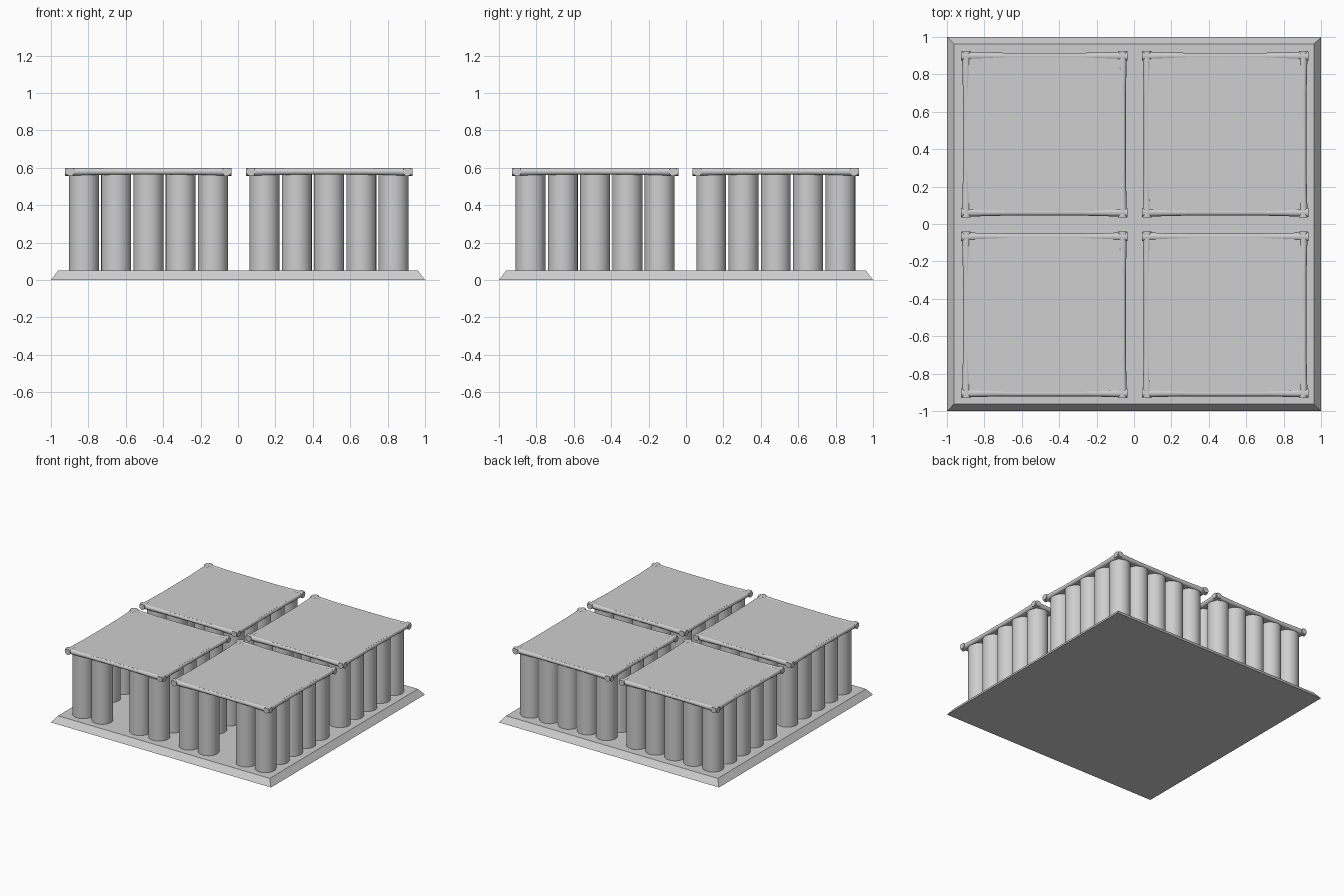
import bpy, bmesh, math
from mathutils import Matrix

if "Cube" in bpy.data.objects:
    bpy.data.objects.remove(bpy.data.objects["Cube"])

grey = bpy.data.materials.new("stone grey")
grey.diffuse_color = (0.62, 0.62, 0.62, 1)
grey.use_nodes = True
grey.node_tree.nodes["Principled BSDF"].inputs["Base Color"].default_value = grey.diffuse_color

COL_R, STEP = 0.08, 0.1725
BASE_TOP, CEILING = 0.05, 0.575
CENTRES = [(x, y) for x in (-0.479, 0.487) for y in (-0.486, 0.48)]


def finish(name, bm, smooth=False):
    bmesh.ops.recalc_face_normals(bm, faces=bm.faces)
    mesh = bpy.data.meshes.new(name)
    bm.to_mesh(mesh)
    bm.free()
    mesh.materials.append(grey)
    ob = bpy.data.objects.new(name, mesh)
    bpy.context.collection.objects.link(ob)
    if smooth:
        bpy.ops.object.select_all(action='DESELECT')
        ob.select_set(True)
        bpy.context.view_layer.objects.active = ob
        bpy.ops.object.shade_smooth_by_angle(angle=math.radians(35))
    return ob


def add_box(bm, cx, cy, half, z0, z1):
    m = Matrix.Translation((cx, cy, (z0 + z1) / 2)) @ Matrix.Diagonal((2 * half, 2 * half, z1 - z0, 1))
    return bmesh.ops.create_cube(bm, size=1, matrix=m)["verts"]


def add_flared_rail(bm, matrix, sides=16):
    # slim rod along local x that swells towards both ends
    profile = [(-0.445, 0.024), (-0.40, 0.022), (-0.20, 0.017),
               (0.20, 0.017), (0.40, 0.022), (0.445, 0.024)]
    rings = []
    for x, r in profile:
        ring = []
        for i in range(sides):
            a = 2 * math.pi * i / sides
            ring.append(bm.verts.new(matrix @ Matrix.Translation(
                (x, r * math.cos(a), min(r * math.sin(a), 0.02))).translation))
        rings.append(ring)
    for a, b in zip(rings, rings[1:]):
        for i in range(sides):
            j = (i + 1) % sides
            bm.faces.new((a[i], a[j], b[j], b[i]))
    bm.faces.new(rings[0])
    bm.faces.new(rings[-1])


# Base slab with sloping edges
bm = bmesh.new()
for v in add_box(bm, 0, 0, 1, 0, BASE_TOP):
    if v.co.z > 0.01:
        v.co.x *= 0.962
        v.co.y *= 0.962
finish("base", bm)

for n, (cx, cy) in enumerate(CENTRES, 1):
    # Ring of columns, open at the middle of the front
    bm = bmesh.new()
    for i in range(-2, 3):
        for j in range(-2, 3):
            if max(abs(i), abs(j)) < 2 or (i, j) == (0, -2):
                continue
            bmesh.ops.create_cone(
                bm, cap_ends=True, segments=32, radius1=COL_R, radius2=COL_R,
                depth=CEILING - BASE_TOP,
                matrix=Matrix.Translation((cx + i * STEP, cy + j * STEP, (CEILING + BASE_TOP) / 2)))
    finish(f"columns_{n}", bm, True)

    # Flat roof panel
    bm = bmesh.new()
    add_box(bm, cx, cy, 0.425, 0.565, 0.596)
    finish(f"roof_panel_{n}", bm)

    # Four flared rails around the roof edge
    bm = bmesh.new()
    for k in range(4):
        add_flared_rail(bm, Matrix.Translation((cx, cy, 0.58))
                        @ Matrix.Rotation(k * math.pi / 2, 4, 'Z')
                        @ Matrix.Translation((0, 0.418, 0)))
    finish(f"roof_rails_{n}", bm, True)
